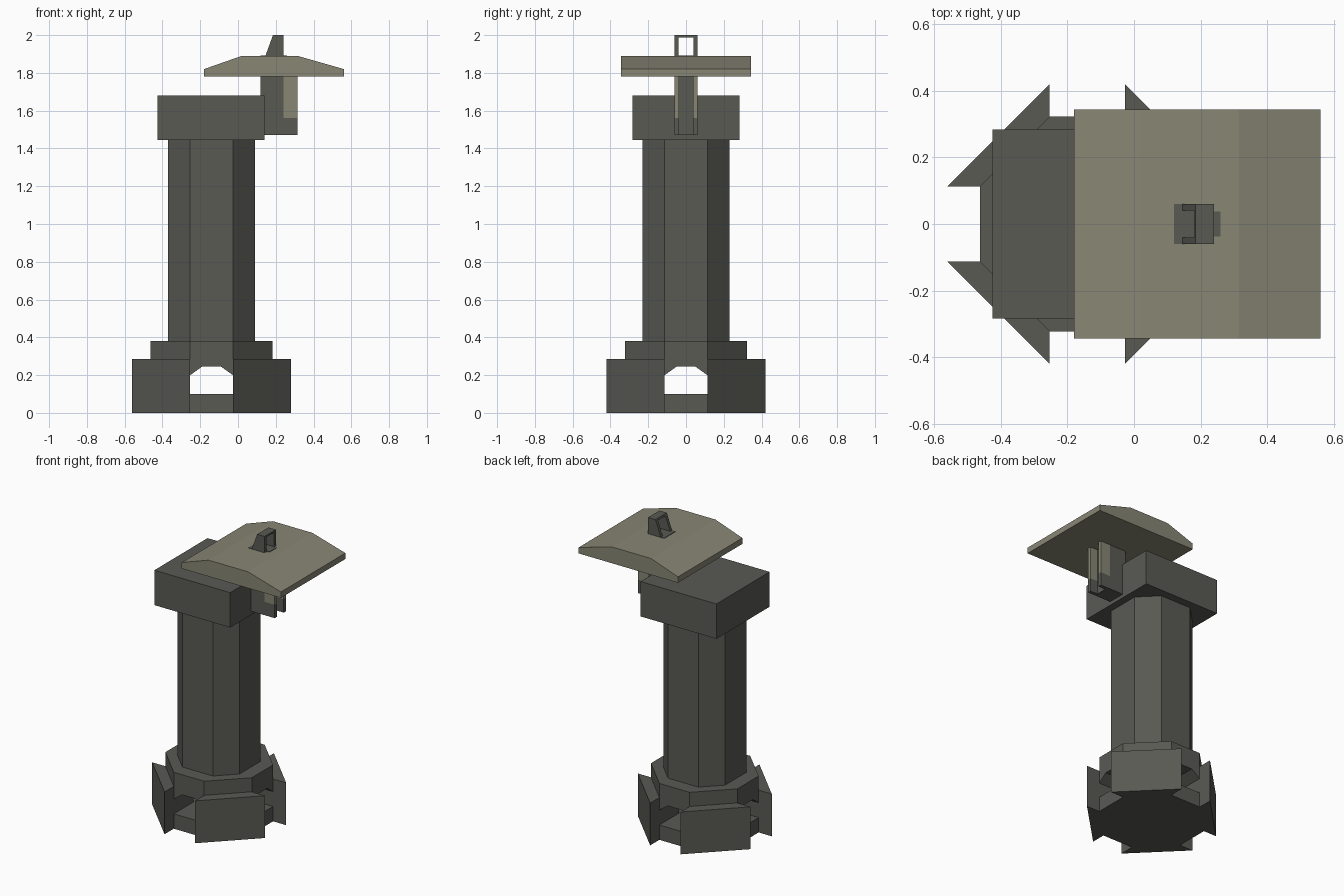
import bpy, bmesh, math
from mathutils import Matrix, Vector

if "Cube" in bpy.data.objects:
    bpy.data.objects.remove(bpy.data.objects["Cube"])

CX = -0.14  # axis of the pillar


def material(name, rgb):
    m = bpy.data.materials.new(name)
    m.diffuse_color = (*rgb, 1)
    m.use_nodes = True
    m.node_tree.nodes["Principled BSDF"].inputs["Base Color"].default_value = m.diffuse_color
    return m


STONE = material("dark grey stone", (0.100, 0.100, 0.088))
TAN = material("tan board", (0.245, 0.238, 0.175))


def prism(name, pts, a, b, mat, axis="z", turn=0, origin=(0, 0, 0)):
    """Extrude a 2D outline from a to b along an axis, then turn about z."""
    put = {"z": lambda u, v, w: (u, v, w),
           "y": lambda u, v, w: (u, w, v),
           "x": lambda u, v, w: (w, u, v)}[axis]
    bm = bmesh.new()
    lo = [bm.verts.new(put(u, v, a)) for u, v in pts]
    hi = [bm.verts.new(put(u, v, b)) for u, v in pts]
    bm.faces.new(lo)
    bm.faces.new(hi)
    n = len(pts)
    for i in range(n):
        j = (i + 1) % n
        bm.faces.new((lo[i], lo[j], hi[j], hi[i]))
    bmesh.ops.recalc_face_normals(bm, faces=bm.faces)
    bm.transform(Matrix.Translation(Vector(origin)) @ Matrix.Rotation(turn, 4, "Z"))
    me = bpy.data.meshes.new(name)
    bm.to_mesh(me)
    bm.free()
    me.materials.append(mat)
    ob = bpy.data.objects.new(name, me)
    bpy.context.collection.objects.link(ob)
    return ob


def box(name, x0, x1, y0, y1, z0, z1, mat):
    return prism(name, [(x0, y0), (x1, y0), (x1, y1), (x0, y1)], z0, z1, mat)


def octagon(r, s=0.113):
    return [(s, -r), (r, -s), (r, s), (s, r), (-s, r), (-r, s), (-r, -s), (-s, -r)]


axis = (CX, 0, 0)
# Base: floor, collar, four corner buttresses and four arches
prism("base_floor", octagon(0.322), 0, 0.10, STONE, origin=axis)
prism("base_collar", octagon(0.322), 0.285, 0.38, STONE, origin=axis)
box("base_ceiling", CX - 0.113, CX + 0.113, -0.113, 0.113, 0.245, 0.285, STONE)
arch = [(-0.113, 0.20), (-0.05, 0.245), (0.05, 0.245),
        (0.113, 0.20), (0.113, 0.285), (-0.113, 0.285)]
for i in range(4):
    t = i * math.pi / 2
    prism(f"buttress_{i + 1}", [(0.113, 0.113), (0.42, 0.113), (0.113, 0.42)],
          0, 0.285, STONE, turn=t, origin=axis)
    prism(f"arch_{i + 1}", arch, 0.113, 0.322, STONE, axis="x", turn=t, origin=axis)

# Shaft and cap block
prism("shaft", octagon(0.23), 0.38, 1.445, STONE, origin=axis)
box("cap_block", -0.425, 0.14, -0.283, 0.283, 1.445, 1.68, STONE)

# Bracket post with central rib, side boards and feet
box("bracket_post", 0.12, 0.24, -0.06, 0.06, 1.47, 1.893, STONE)
box("bracket_rib", 0.24, 0.26, -0.037, 0.037, 1.47, 1.893, STONE)
for side, y0, y1 in (("front", -0.06, -0.037), ("back", 0.037, 0.06)):
    box(f"{side}_side_board", 0.24, 0.315, y0, y1, 1.56, 1.79, TAN)
    box(f"{side}_side_foot", 0.24, 0.315, y0, y1, 1.47, 1.56, STONE)

# Roof board with sloping ends
prism("roof", [(-0.18, 1.78), (0.56, 1.78), (0.56, 1.82), (0.315, 1.89),
               (0.02, 1.89), (-0.18, 1.82)], -0.343, 0.343, TAN, axis="y")

# Open loop on top of the roof
cheek = [(0.145, 1.89), (0.24, 1.89), (0.24, 2.0), (0.185, 2.0)]
for side, y0, y1 in (("front", -0.06, -0.04), ("back", 0.04, 0.06)):
    prism(f"{side}_loop_cheek", cheek, y0, y1, STONE, axis="y")
prism("loop_bar", [(0.181, 1.988), (0.24, 1.988), (0.24, 2.0), (0.185, 2.0)],
      -0.04, 0.04, STONE, axis="y")
